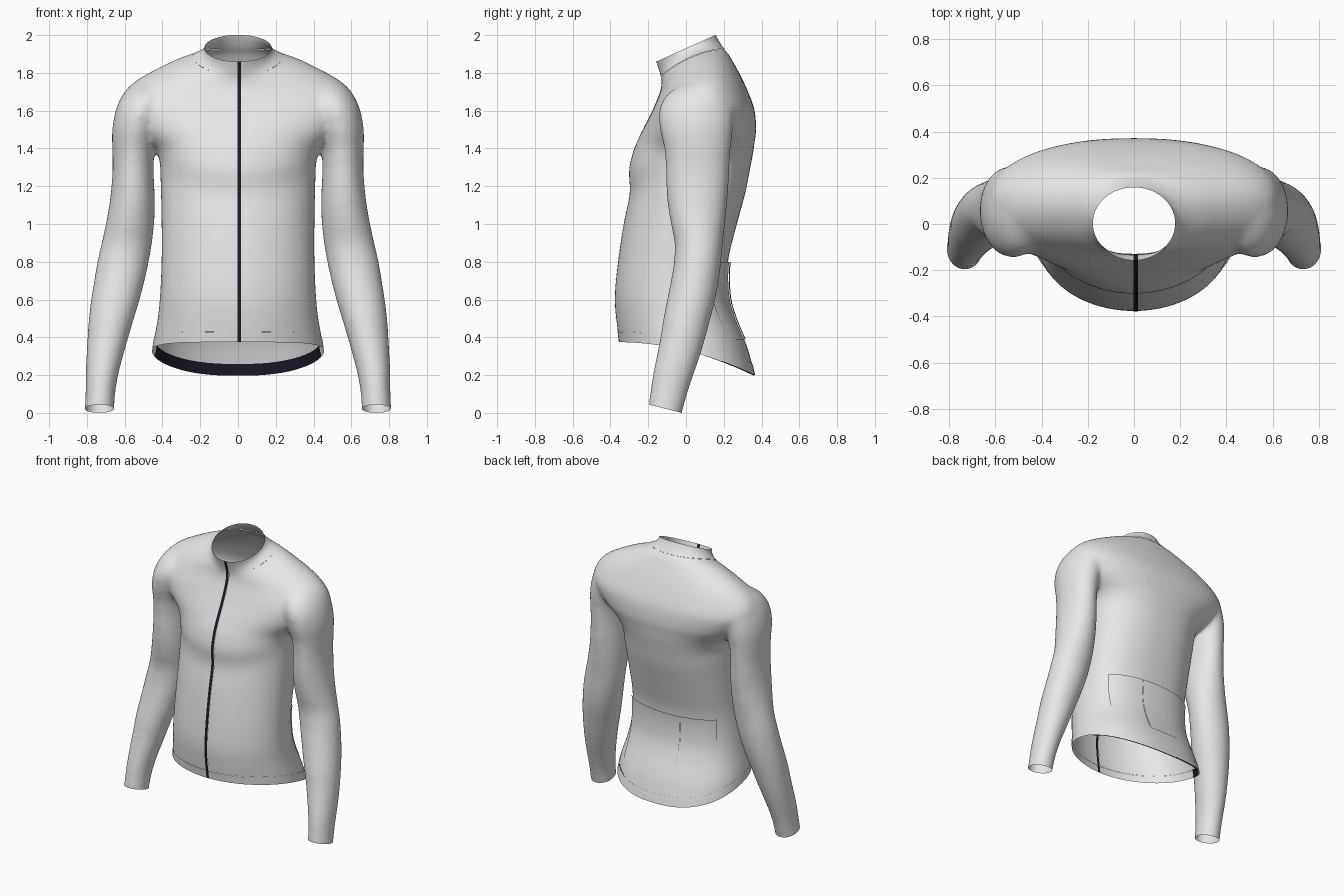
import bpy, bmesh, math

if "Cube" in bpy.data.objects:
    bpy.data.objects.remove(bpy.data.objects["Cube"])


def material(name, rgb):
    m = bpy.data.materials.new(name)
    m.diffuse_color = (*rgb, 1)
    m.use_nodes = True
    m.node_tree.nodes["Principled BSDF"].inputs["Base Color"].default_value = m.diffuse_color
    return m


GREY = material("light grey fabric", (0.8, 0.8, 0.8))
NAVY = material("dark navy trim", (0.012, 0.011, 0.025))


def spline(rows, steps=5):
    """Smoothly interpolate ring parameters (Catmull-Rom)."""
    out = []
    for i in range(len(rows) - 1):
        p0, p1 = rows[max(i - 1, 0)], rows[i]
        p2, p3 = rows[i + 1], rows[min(i + 2, len(rows) - 1)]
        for k in range(steps):
            t = k / steps
            out.append([b + 0.5 * t * (c - a + t * (2 * a - 5 * b + 4 * c - d + t * (3 * (b - c) + d - a)))
                        for a, b, c, d in zip(p0, p1, p2, p3)])
    return out + [list(rows[-1])]


def round_power(z):
    return 2.0


def loft(bm, rows, front_power=round_power, back_power=round_power, flip=1, n=64):
    """Closed loft; each row is z, y front, y back, x min, x max, tilt, side lift."""
    rings = []
    for z, y0, y1, x0, x1, tilt, lift in spline(rows):
        ring = []
        for k in range(n):
            c, s = math.cos(math.tau * k / n), math.sin(math.tau * k / n)
            p = back_power(z) if s > 0 else front_power(z)
            ex = math.copysign(abs(c) ** (2 / p), c)
            ey = math.copysign(abs(s) ** (2 / p), s) * (y1 - y0) / 2
            x = (x0 + x1) / 2 + ex * (x1 - x0) / 2
            ring.append(bm.verts.new((flip * x, (y0 + y1) / 2 + ey, z + tilt * ey + lift * c * c)))
        rings.append(ring)
    for a, b in zip(rings, rings[1:]):
        for k in range(n):
            bm.faces.new((a[k], a[(k + 1) % n], b[(k + 1) % n], b[k]))
    bm.faces.new(rings[0])
    bm.faces.new(rings[-1])


# z, front, back, half width, tilt, side lift
TORSO = [(.10, -.33, .38, .47, 0, 0), (.20, -.34, .365, .465, 0, 0), (.36, -.352, .32, .45, 0, 0),
         (.50, -.37, .26, .425, 0, 0), (.62, -.377, .226, .413, 0, 0), (.80, -.36, .222, .405, 0, 0),
         (1.0, -.33, .27, .405, 0, .02), (1.16, -.298, .313, .41, 0, .07), (1.28, -.302, .337, .416, 0, .06),
         (1.38, -.281, .356, .445, 0, .02), (1.44, -.257, .364, .497, 0, 0), (1.50, -.228, .372, .56, 0, 0),
         (1.60, -.182, .362, .628, .03, 0), (1.69, -.148, .325, .607, .08, 0),
         (1.756, -.132, .285, .54, .18, 0), (1.805, -.128, .25, .43, .28, .01),
         (1.838, -.128, .222, .325, .38, .022), (1.855, -.132, .2, .24, .43, .03),
         (1.89, -.142, .178, .187, .45, .02), (1.93, -.157, .157, .174, .45, .01),
         (2.02, -.185, .13, .174, .45, 0)]
# z, front, back, inner x, outer x
SLEEVE = [(1.755, .03, .13, .42, .52), (1.735, -.03, .18, .39, .562), (1.68, -.105, .235, .36, .613),
          (1.60, -.143, .25, .38, .648), (1.50, -.138, .248, .415, .666), (1.40, -.115, .237, .44, .666),
          (1.30, -.107, .23, .447, .664), (1.20, -.105, .226, .443, .67), (1.10, -.097, .217, .44, .682),
          (1.0, -.08, .207, .444, .70), (.90, -.06, .195, .455, .722), (.80, -.064, .186, .472, .745),
          (.70, -.08, .174, .494, .762), (.60, -.10, .155, .52, .778), (.50, -.12, .13, .55, .79),
          (.40, -.136, .104, .58, .797), (.30, -.156, .074, .608, .803), (.20, -.176, .04, .634, .806),
          (.10, -.191, .007, .65, .808), (0, -.203, -.02, .655, .813), (-.06, -.21, -.035, .655, .815)]

# Solid garment volume: torso plus two sleeves; chest front is fuller around the shoulders
bm = bmesh.new()
loft(bm, [(z, f, b, -w, w, t, l) for z, f, b, w, t, l in TORSO],
     front_power=lambda z: 2 + .55 * max(0, 1 - abs(z - 1.63) / .2),
     back_power=lambda z: 2.4 - .4 * min(1, max(0, (z - 1.6) / .25)))
for side in (1, -1):
    loft(bm, [(*r, 0, 0) for r in SLEEVE], flip=side, n=40)
bmesh.ops.recalc_face_normals(bm, faces=bm.faces)
mesh = bpy.data.meshes.new("garment_volume")
bm.to_mesh(mesh)
bm.free()
solid = bpy.data.objects.new("garment_volume", mesh)
bpy.context.collection.objects.link(solid)
remesh = solid.modifiers.new("fuse", 'REMESH')
remesh.mode, remesh.voxel_size = 'VOXEL', 0.012
smooth = solid.modifiers.new("soften", 'SMOOTH')
smooth.factor, smooth.iterations = 0.5, 22
dg = bpy.context.evaluated_depsgraph_get()
bm = bmesh.new()
bm.from_object(solid, dg)
bpy.data.objects.remove(solid)


# Heights of the openings and seams
def hem(x, y): return .33 - .243 * y - .328 * y * y
def hem_seam(x, y): return hem(x, y) + .055
def cuff(x, y): return .045 - .25 * (y + .2)
def collar_top(x, y): return 1.93 + .45 * y
def collar_seam(x, y): return 1.855 + .43 * (y - .035) + .03 * (x / .235) ** 2


def slice_faces(where, height=None, x=None):
    """Cut edges along a height function or at a given x."""
    faces = [f for f in bm.faces if where(f.calc_center_median())]
    geom = list({g for f in faces for g in (*f.verts, *f.edges)}) + faces
    if height:
        for v in bm.verts:
            v.co.z -= height(v.co.x, v.co.y)
    bmesh.ops.bisect_plane(bm, geom=geom, dist=1e-5, plane_co=(x or 0, 0, 0),
                           plane_no=(0, 0, 1) if height else (1, 0, 0))
    if height:
        for v in bm.verts:
            v.co.z += height(v.co.x, v.co.y)


def in_torso(c): return abs(c.x) < .52 and c.z < .5
def in_cuff(c): return abs(c.x) > .55 and c.z < .2
def in_neck(c): return abs(c.x) < .36 and c.z > 1.7
def in_pocket_area(c): return c.y > 0 and abs(c.x) < .37 and .33 < c.z < .85
def in_zip(c): return c.y < -.05 and abs(c.x) < .05


POCKET_LOW, POCKET_TOP = .385, .80
ZIP_LEFT, ZIP_RIGHT = -.003, .017
for where, height in ((in_torso, hem), (in_torso, hem_seam), (in_cuff, cuff),
                      (in_neck, collar_top), (in_neck, collar_seam),
                      (in_pocket_area, lambda x, y: POCKET_LOW),
                      (in_pocket_area, lambda x, y: POCKET_TOP)):
    slice_faces(where, height=height)
for x in (ZIP_LEFT, ZIP_RIGHT):
    slice_faces(in_zip, x=x)
for x in (-.33, -.11, .11, .33):
    slice_faces(in_pocket_area, x=x)

# Open the hem, cuffs and neck
waste = []
for f in bm.faces:
    c = f.calc_center_median()
    if (in_torso(c) and c.z < hem(c.x, c.y)) or (in_cuff(c) and c.z < cuff(c.x, c.y)) \
            or (in_neck(c) and c.z > collar_top(c.x, c.y)):
        waste.append(f)
bmesh.ops.delete(bm, geom=waste, context='FACES')
bm.normal_update()


def part(name, keep, mat, offset=lambda co: 0):
    """Copy the faces chosen by a rule into their own object, moved along their normals."""
    b = bm.copy()
    b.normal_update()
    chosen = {f for f in b.faces if keep(f.calc_center_median())}
    moves = [(v, v.normal * offset(v.co)) for v in b.verts]
    for v, d in moves:
        v.co += d
    bmesh.ops.delete(b, geom=[f for f in b.faces if f not in chosen], context='FACES')
    for f in b.faces:
        f.smooth = True
    me = bpy.data.meshes.new(name)
    b.to_mesh(me)
    b.free()
    me.materials.append(mat)
    bpy.context.collection.objects.link(bpy.data.objects.new(name, me))


def is_zip(c): return c.y < -.05 and ZIP_LEFT < c.x < ZIP_RIGHT
def is_collar(c): return in_neck(c) and c.z > collar_seam(c.x, c.y)
def is_hem(c): return in_torso(c) and c.z < hem_seam(c.x, c.y)


# Fabric panels and front zip
part("body_and_sleeves", lambda c: not (is_zip(c) or is_collar(c) or is_hem(c)), GREY)
part("collar", lambda c: is_collar(c) and not is_zip(c), GREY, lambda co: .002)
part("hem_band", lambda c: is_hem(c) and not is_zip(c), GREY, lambda co: .002)
part("front_zip", is_zip, NAVY, lambda co: .002)

# Dark gripper tape inside the back hem
part("hem_gripper", lambda c: is_hem(c) and c.y > .1, NAVY, lambda co: -.005)

# Three back pockets, standing off slightly towards the top
for name, lo, hi, lift in (("pocket_left", -.33, -.11, .004), ("pocket_middle", -.11, .11, .007),
                           ("pocket_right", .11, .33, .004)):
    part(name, lambda c: c.y > 0 and lo < c.x < hi and POCKET_LOW < c.z < POCKET_TOP, GREY,
         lambda co: lift + .008 * max(0, (co.z - POCKET_LOW) / (POCKET_TOP - POCKET_LOW)))
bm.free()
